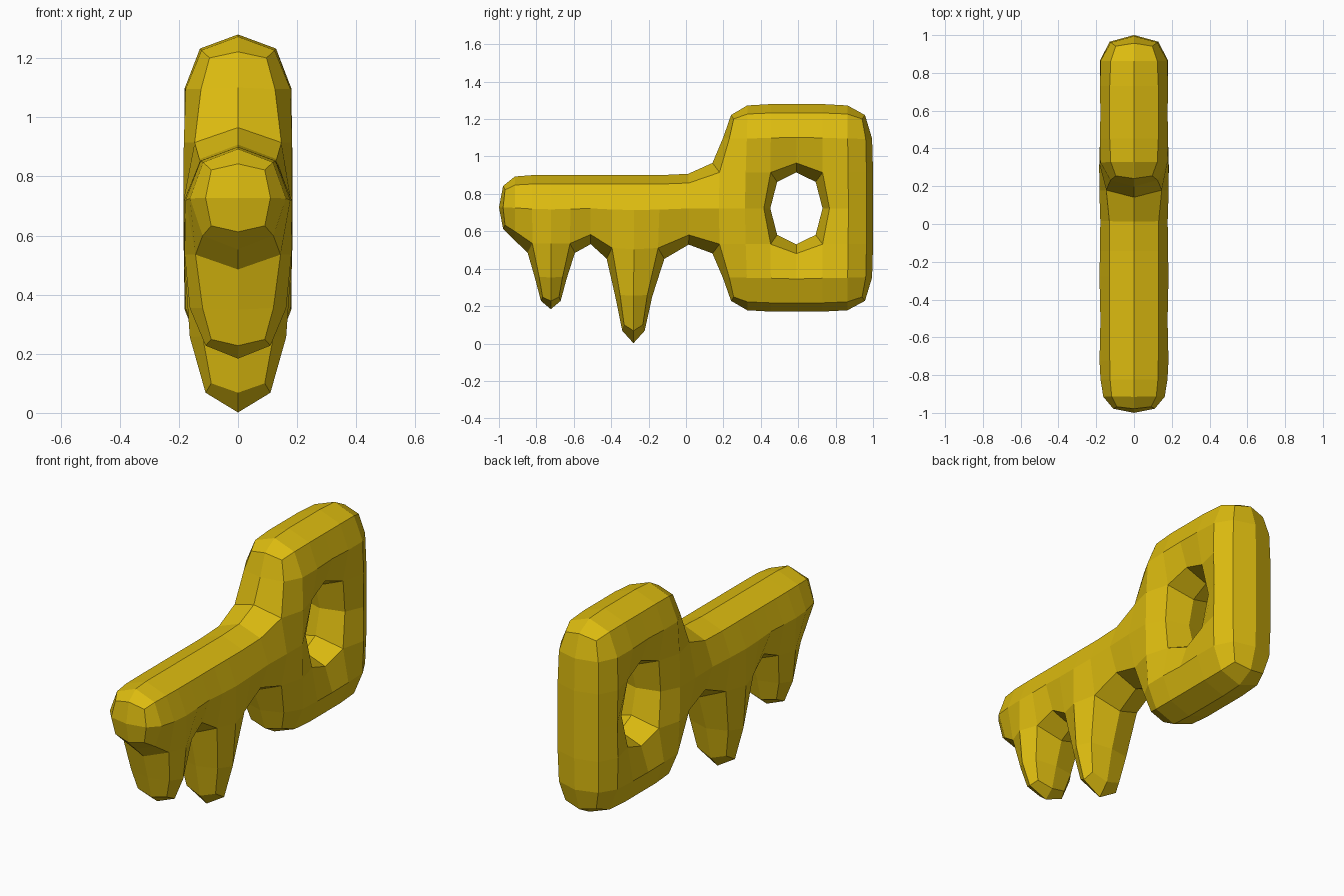
import bpy
import bmesh

if "Cube" in bpy.data.objects:
    bpy.data.objects.remove(bpy.data.objects["Cube"])

HALF = 0.193      # half thickness of the control cage
TIP = 0.175       # thinner at the tooth tips and shaft end

# side outlines as quads of (y, z) corners
cells = []
thin = set()

# bow: 3 x 3 grid with the middle left open
ys = [0.19, 0.45, 0.73, 1.012]
zs = [0.155, 0.53, 0.915, 1.296]
for i in range(3):
    for j in range(3):
        if (i, j) != (1, 1):
            cells.append([(ys[i], zs[j]), (ys[i + 1], zs[j]),
                          (ys[i + 1], zs[j + 1]), (ys[i], zs[j + 1])])

# shaft: row of quads ending at the bow
low = [(-1.015, 0.54), (-0.825, 0.535), (-0.62, 0.535),
       (-0.40, 0.535), (-0.16, 0.535), (ys[0], zs[1])]
high = [(p[0], 0.916) for p in low[:-1]] + [(ys[0], zs[2])]
for a in range(5):
    cells.append([low[a], low[a + 1], high[a + 1], high[a]])
thin.update((low[0], high[0]))

# teeth: one tapered quad each
for a, mid, half_w, tip_z in ((1, -0.723, 0.08, 0.153), (3, -0.281, 0.09, -0.045)):
    t0, t1 = (mid - half_w, tip_z), (mid + half_w, tip_z)
    cells.append([t0, t1, low[a + 1], low[a]])
    thin.update((t0, t1))

# two sides plus a rim wherever an edge is open
bm = bmesh.new()
verts = {}


def vert(p, side):
    if (p, side) not in verts:
        x = side * (TIP if p in thin else HALF)
        verts[p, side] = bm.verts.new((x, p[0], p[1]))
    return verts[p, side]


edges = {(c[k], c[(k + 1) % 4]) for c in cells for k in range(4)}
for c in cells:
    bm.faces.new([vert(p, 1) for p in c])
    bm.faces.new([vert(p, -1) for p in reversed(c)])
for a, b in edges:
    if (b, a) not in edges:
        bm.faces.new([vert(b, 1), vert(a, 1), vert(a, -1), vert(b, -1)])
bmesh.ops.recalc_face_normals(bm, faces=bm.faces)

mesh = bpy.data.meshes.new("key")
bm.to_mesh(mesh)
bm.free()
key = bpy.data.objects.new("key", mesh)
bpy.context.collection.objects.link(key)

# one rounding step, flat faces
sub = key.modifiers.new("rounding", 'SUBSURF')
sub.levels = sub.render_levels = 1

gold = bpy.data.materials.new("gold")
gold.diffuse_color = (0.72, 0.50, 0.005, 1)
gold.use_nodes = True
gold.node_tree.nodes["Principled BSDF"].inputs["Base Color"].default_value = gold.diffuse_color
mesh.materials.append(gold)
